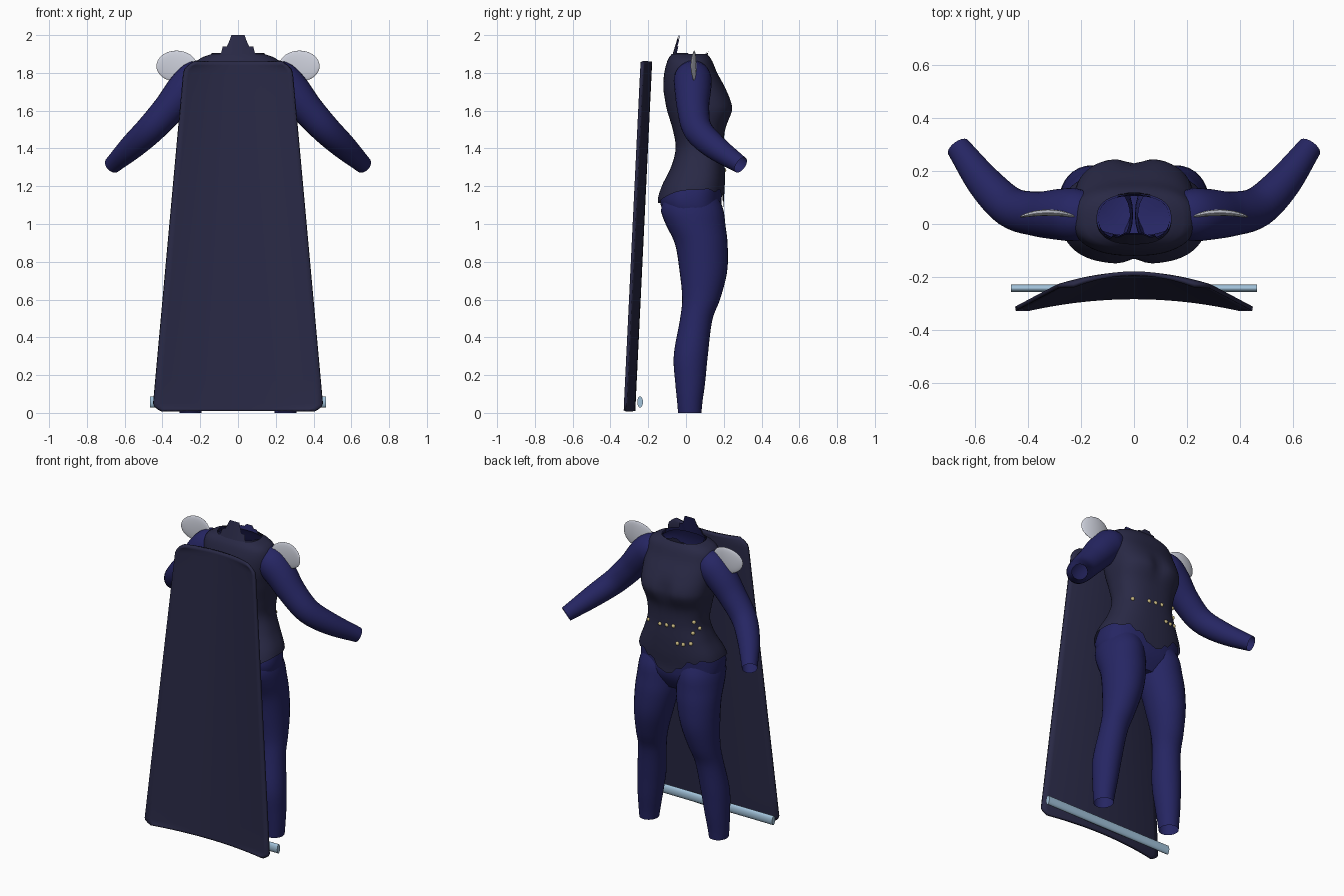
import bpy, bmesh, math
from mathutils import Vector

if "Cube" in bpy.data.objects:
    bpy.data.objects.remove(bpy.data.objects["Cube"])


def material(name, rgb):
    m = bpy.data.materials.new(name)
    m.diffuse_color = (*rgb, 1)
    m.use_nodes = True
    m.node_tree.nodes["Principled BSDF"].inputs["Base Color"].default_value = m.diffuse_color
    return m


DARK = material("dark_navy", (0.022, 0.022, 0.060))
BLUE = material("deep_blue", (0.019, 0.019, 0.125))
WHITE = material("pale_grey", (0.62, 0.64, 0.72))
STEEL = material("light_blue", (0.36, 0.54, 0.70))
GOLD = material("gold", (0.58, 0.48, 0.22))


def finish(bm, name, mat, angle=50):
    bmesh.ops.recalc_face_normals(bm, faces=bm.faces)
    me = bpy.data.meshes.new(name)
    bm.to_mesh(me)
    bm.free()
    ob = bpy.data.objects.new(name, me)
    bpy.context.collection.objects.link(ob)
    me.materials.append(mat)
    bpy.ops.object.select_all(action='DESELECT')
    ob.select_set(True)
    bpy.context.view_layer.objects.active = ob
    bpy.ops.object.shade_smooth_by_angle(angle=math.radians(angle))
    return ob


def loft(name, rings, mat, closed=True, cap=False):
    bm = bmesh.new()
    vs = [[bm.verts.new(p) for p in r] for r in rings]
    n = len(rings[0])
    for a, b in zip(vs, vs[1:]):
        for i in range(n if closed else n - 1):
            j = (i + 1) % n
            bm.faces.new((a[i], a[j], b[j], b[i]))
    if cap:
        bm.faces.new(vs[0])
    return finish(bm, name, mat)


def sample(table, t):
    """Smooth interpolation of rows keyed by their first value."""
    t = min(max(t, table[0][0]), table[-1][0])
    k = next(i for i in range(len(table) - 1) if t <= table[i + 1][0])
    p = [table[max(0, min(len(table) - 1, k + d))] for d in (-1, 0, 1, 2)]
    f = (t - p[1][0]) / (p[2][0] - p[1][0])
    h = p[2][0] - p[1][0]
    out = []
    for c in range(1, len(p[0])):
        m1 = (p[2][c] - p[0][c]) / (p[2][0] - p[0][0]) * h
        m2 = (p[3][c] - p[1][c]) / (p[3][0] - p[1][0]) * h
        out.append((2*f**3 - 3*f**2 + 1) * p[1][c] + (f**3 - 2*f**2 + f) * m1
                   + (3*f**2 - 2*f**3) * p[2][c] + (f**3 - f**2) * m2)
    return out


# Torso profile: height, half width, back y, front y
TORSO = [(0.95, .15, -.03, .15), (1.0, .22, -.08, .18), (1.05, .27, -.125, .2),
         (1.12, .285, -.152, .2), (1.2, .272, -.13, .205), (1.3, .225, -.08, .205),
         (1.4, .195, -.055, .2), (1.5, .205, -.07, .208), (1.6, .225, -.10, .25),
         (1.65, .23, -.11, .243), (1.72, .235, -.12, .21), (1.8, .235, -.115, .165),
         (1.86, .22, -.10, .14), (1.885, .185, -.088, .125), (1.9, .14, -.075, .112)]
N = 72
ANGLES = [2 * math.pi * i / N for i in range(N)]


def spow(v, e):
    return math.copysign(abs(v) ** e, v)


def torso_point(a, z, inset=0.0):
    w, back, front = sample(TORSO, z)
    x = (w - inset) * spow(math.cos(a), .8)
    s = spow(math.sin(a), .8)
    mid, half = (back + front) / 2, (front - back) / 2 - inset
    y = mid + half * s
    if s > 0:   # dip between the bust
        y -= .022 * s * math.exp(-(x / .05)**2 - ((z - 1.62) / .07)**2)
    else:       # dip between the seat
        y -= .03 * s * math.exp(-(x / .035)**2 - ((z - 1.09) / .08)**2)
    return Vector((x, y, z))


def hem(a):
    x = torso_point(a, 1.12).x
    if math.sin(a) > 0:
        return 1.18 - .11 * math.exp(-(x / .11)**2) + .014 * math.sin(x * 75) * math.sin(a)
    return 1.18 - .07 * math.sin(a)**2


# Bodysuit with a scalloped hem
ROWS = 44
loft("bodysuit", [[torso_point(a, hem(a) + (1.9 - hem(a)) * r / ROWS) for a in ANGLES]
                  for r in range(ROWS + 1)], DARK)

# Blue layer underneath, visible at the pelvis and neck
loft("under_layer", [[torso_point(a, .95 + .93 * r / 30, .012) for a in ANGLES]
                     for r in range(31)], BLUE, cap=True)


# Torn collar: tall stepped back, short front point
def collar_top(a):
    x = abs(torso_point(a, 1.9).x)
    if math.sin(a) < 0:
        return 2.0 if x < .035 else 1.965 if x < .055 else 1.94 if x < .085 else 1.905
    return 1.92 if x < .03 else 1.905 if x < .07 else 1.89


def collar(name, inset, mat):
    rings = []
    for f in (0, .5, 1):
        ring = []
        for a in ANGLES:
            p = torso_point(a, 1.9, inset)
            top = collar_top(a)
            p.z = 1.885 + (top - 1.885) * f
            p.y += (.035 if p.y < 0 else .02) * f * min(1, (top - 1.885) / .1)
            ring.append(p)
        rings.append(ring)
    loft(name, rings, mat)


collar("collar", 0, DARK)
collar("collar_lining", .006, BLUE)

# Legs: height, centre x, centre y, radius x, radius y
LEG = [(0, .252, .02, .058, .062), (.05, .25, .02, .064, .066), (.15, .243, .022, .074, .078),
       (.3, .23, .025, .085, .09), (.5, .205, .055, .085, .086), (.6, .19, .08, .094, .1),
       (.75, .168, .092, .115, .126), (.9, .15, .08, .132, .14), (1.0, .142, .05, .137, .158),
       (1.08, .138, .032, .134, .165), (1.16, .13, .03, .115, .13)]
# Sleeves: path position, centre x y z, radius
ARM = [(0, .17, .04, 1.775, .085), (.12, .22, .036, 1.765, .1), (.25, .28, .036, 1.712, .097),
       (.42, .365, .038, 1.61, .085), (.6, .465, .062, 1.5, .077), (.78, .56, .15, 1.41, .067),
       (1, .665, .29, 1.312, .046)]

for side, label in ((1, "right"), (-1, "left")):
    rings = []
    for r in range(37):
        z = 1.16 * r / 36
        cx, cy, rx, ry = sample(LEG, z)
        rings.append([(side * (cx + rx * math.cos(2 * math.pi * i / 32)),
                       cy + ry * math.sin(2 * math.pi * i / 32), z) for i in range(32)])
    loft(label + "_leg", rings, BLUE)

    rings = []
    for r in range(29):
        t = r / 28
        x, y, z, rad = sample(ARM, t)
        d = (Vector(sample(ARM, min(1, t + .02))[:3])
             - Vector(sample(ARM, max(0, t - .02))[:3])).normalized()
        u = d.cross(Vector((0, 1, 0))).normalized()
        v = d.cross(u)
        ring = [Vector((x, y, z)) + rad * (math.cos(k) * u + math.sin(k) * v)
                for k in (2 * math.pi * i / 28 for i in range(28))]
        rings.append([(side * p.x, p.y, p.z) for p in ring])
    loft(label + "_sleeve", rings, BLUE)

    # Thin oval shoulder plate, bowed slightly
    bm = bmesh.new()
    bmesh.ops.create_uvsphere(bm, u_segments=32, v_segments=16, radius=1)
    for p in bm.verts:
        x, y, z = p.co
        p.co = (side * (.325 + .107 * x), .043 + .012 * y - .016 * x * x, 1.836 + .082 * z)
    finish(bm, label + "_shoulder_plate", WHITE)


# Cape: bowed tapering sheet with clipped corners
def cape_width(z):
    w = .453 - .17 * z / 1.86
    if z > 1.8:
        w -= .055 * ((z - 1.8) / .06)**2
    if z < .05:
        w -= .05 * ((.05 - z) / .04)**2
    return w


heights = [.01, .02, .035, .05] + [.05 + 1.75 * i / 14 for i in range(1, 15)] + [1.82, 1.84, 1.86]
cape = loft("cape", [[(cape_width(z) * u, -.277 + .09 * z / 1.86 - .046 * u * u, z)
                      for u in (i / 12 - 1 for i in range(25))] for z in heights],
            DARK, closed=False)
sol = cape.modifiers.new("thickness", 'SOLIDIFY')
sol.thickness = .016
sol.offset = 0

# Bar across the cape hem
loft_ring = [(math.cos(k), math.sin(k)) for k in (2 * math.pi * i / 16 for i in range(16))]
bm = bmesh.new()
ends = [[bm.verts.new((x, -.243 + .015 * c, .058 + .03 * s)) for c, s in loft_ring]
        for x in (-.465, .465)]
for i in range(16):
    j = (i + 1) % 16
    bm.faces.new((ends[0][i], ends[0][j], ends[1][j], ends[1][i]))
bm.faces.new(ends[0])
bm.faces.new(ends[1])
finish(bm, "hem_bar", STEEL)

# Gold beads scattered on the waist
BEADS = [(.15, 1.37), (.05, 1.38), (-.005, 1.385), (-.055, 1.39), (-.08, 1.285),
         (-.11, 1.285), (-.155, 1.295), (-.165, 1.36), (-.185, 1.385), (-.165, 1.43)]
bm = bmesh.new()
for x, z in BEADS:
    a = min((a for a in ANGLES if 0 < a < math.pi),
            key=lambda a: abs(torso_point(a, z).x - x))
    made = bmesh.ops.create_uvsphere(bm, u_segments=12, v_segments=8, radius=.012)
    bmesh.ops.translate(bm, verts=made["verts"], vec=torso_point(a, z))
finish(bm, "waist_beads", GOLD)
